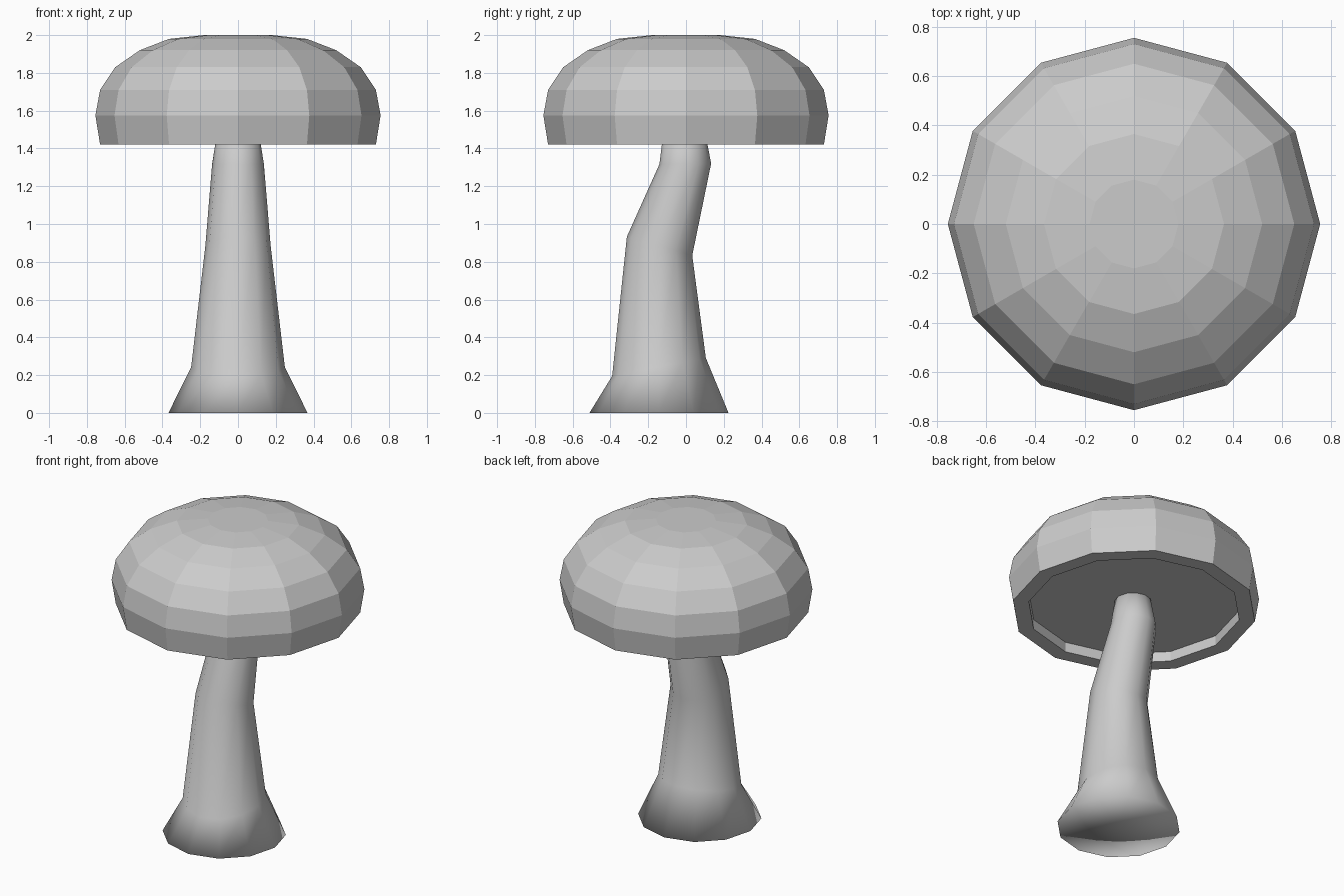
import bpy, bmesh
from math import sin, cos, pi

SIDES = 12

default = bpy.data.objects.get("Cube")
if default:
    bpy.data.objects.remove(default, do_unlink=True)

grey = bpy.data.materials.new("plain_grey")
grey.use_nodes = True
colour = (0.6, 0.6, 0.6, 1)
grey.diffuse_color = colour
grey.node_tree.nodes["Principled BSDF"].inputs["Base Color"].default_value = colour


def loft(name, rings, smooth):
    """Skin stacked rings (radius, y, z, tilt) and close both ends with fans."""
    bm = bmesh.new()
    loops = []
    for r, y, z, tilt in rings:
        loop = []
        for i in range(SIDES):
            a = 2 * pi * i / SIDES
            loop.append(bm.verts.new((r * cos(a), y + r * sin(a), z + tilt * sin(a))))
        loops.append(loop)
    for low, high in zip(loops, loops[1:]):
        for i in range(SIDES):
            j = (i + 1) % SIDES
            bm.faces.new((low[i], low[j], high[j], high[i]))
    for loop, ring in ((loops[0], rings[0]), (loops[-1], rings[-1])):
        hub = bm.verts.new((0, ring[1], ring[2]))
        for i in range(SIDES):
            bm.faces.new((hub, loop[i], loop[(i + 1) % SIDES]))
    bmesh.ops.recalc_face_normals(bm, faces=bm.faces)
    for face in bm.faces:
        face.smooth = smooth
    mesh = bpy.data.meshes.new(name)
    bm.to_mesh(mesh)
    bm.free()
    mesh.materials.append(grey)
    obj = bpy.data.objects.new(name, mesh)
    bpy.context.collection.objects.link(obj)
    return obj


# Faceted cap: recessed underside, flat rim, then the dome
cap_profile = [(0.635, 1.485), (0.635, 1.42), (0.73, 1.42), (0.755, 1.575),
               (0.73, 1.71), (0.65, 1.83), (0.52, 1.92), (0.365, 1.98), (0.18, 2.0)]
loft("mushroom_cap", [(r, 0, z, 0) for r, z in cap_profile], False)

# Smooth bent stem with a flared foot and tilted rings
loft("mushroom_stem", [(0.368, -0.143, 0, 0),
                       (0.248, -0.143, 0.243, 0.048),
                       (0.173, -0.14, 0.883, -0.05),
                       (0.137, -0.004, 1.318, 0.002),
                       (0.105, -0.01, 1.52, 0)], True)
